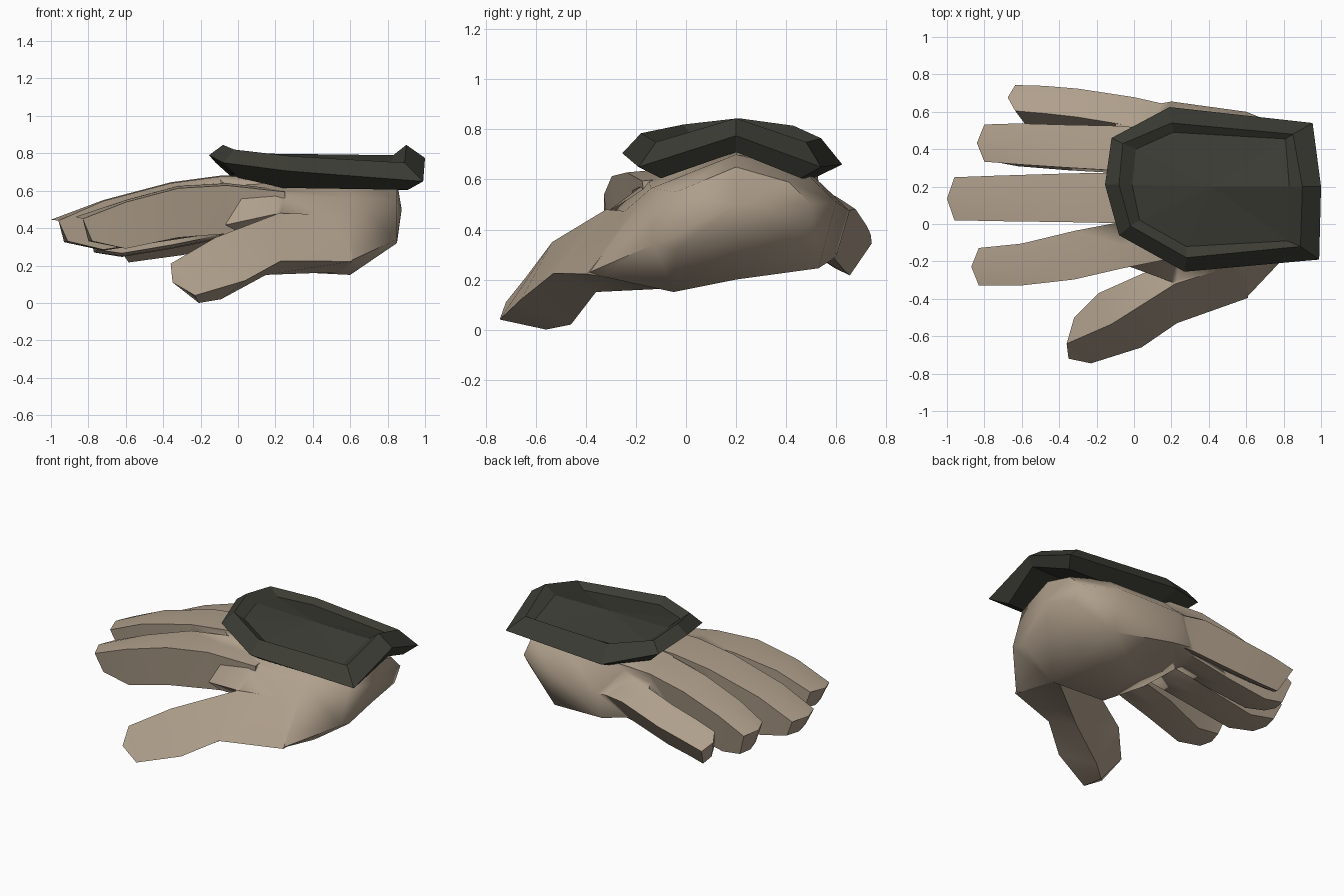
import bpy, bmesh, math
from mathutils import Vector

if "Cube" in bpy.data.objects:
    bpy.data.objects.remove(bpy.data.objects["Cube"])


def material(name, rgb):
    m = bpy.data.materials.new(name)
    m.diffuse_color = (*rgb, 1)
    m.use_nodes = True
    m.node_tree.nodes["Principled BSDF"].inputs["Base Color"].default_value = m.diffuse_color
    return m


TAN = material("tan_leather", (0.43, 0.347, 0.26))
DARK = material("dark_armour", (0.046, 0.046, 0.036))


def loft(name, rings, mat, angle, start=None, end=None):
    """Skin a list of equal rings; ends are n-gons, or fans to a point."""
    bm = bmesh.new()
    vs = [[bm.verts.new(p) for p in r] for r in rings]
    n = len(vs[0])
    for a, b in zip(vs, vs[1:]):
        for i in range(n):
            j = (i + 1) % n
            bm.faces.new((a[i], a[j], b[j], b[i]))
    for ring, tip in ((vs[0], start), (vs[-1], end)):
        if tip is None:
            bm.faces.new(ring)
        else:
            t = bm.verts.new(tip)
            for i in range(n):
                bm.faces.new((ring[i], ring[(i + 1) % n], t))
    bmesh.ops.recalc_face_normals(bm, faces=bm.faces)
    me = bpy.data.meshes.new(name)
    bm.to_mesh(me)
    bm.free()
    me.materials.append(mat)
    ob = bpy.data.objects.new(name, me)
    bpy.context.collection.objects.link(ob)
    bpy.ops.object.select_all(action='DESELECT')
    bpy.context.view_layer.objects.active = ob
    ob.select_set(True)
    if angle:
        bpy.ops.object.shade_smooth_by_angle(angle=math.radians(angle))
    return ob


# Palm: eight-sided sections (y, z) from wrist to knuckles
palm = [
    (0.85, [(.2, .65), (.41, .59), (.50, .50), (.44, .41), (.2, .37), (-.04, .32), (-.13, .34), (-.04, .55)]),
    (0.60, [(.2, .70), (.47, .635), (.60, .51), (.53, .245), (.2, .20), (-.05, .15), (-.395, .225), (-.14, .565)]),
    (0.20, [(.2, .71), (.46, .66), (.655, .475), (.60, .29), (.25, .22), (-.05, .17), (-.31, .475), (-.15, .595)]),
    (-0.10, [(.2, .67), (.45, .635), (.60, .48), (.55, .36), (.25, .36), (-.03, .37), (-.20, .41), (-.15, .61)]),
]
hand = loft("hand", [[(x, y, z) for y, z in pts] for x, pts in palm], TAN, 62,
            start=(0.875, 0.2, 0.50))


def finger(name, sections, roll=0.0):
    """sections: (x, y centre, half width, z top, z bottom); last is the tip."""
    rings = []
    r = math.radians(roll)
    for k, (x, yc, w, zt, zb) in enumerate(sections):
        tip = k == len(sections) - 1
        zc = (zt + zb) / 2
        ring = []
        for s, z, dx in ((1, zt, 0), (0, zt + .005, -.04), (-1, zt, 0),
                         (-.85, zb, .05), (0, zb - .005, .03), (.85, zb, .05)):
            p = Vector((s * w, z - zc))
            ring.append((x + (dx if tip else 0),
                         yc + p.x * math.cos(r) - p.y * math.sin(r),
                         zc + p.x * math.sin(r) + p.y * math.cos(r)))
        rings.append(ring)
    return loft(name, rings, TAN, 35)


# Four fingers
parts = [
    finger("index_finger", [(.25, -.06, .11, .60, .40), (-.06, -.105, .125, .635, .375), (-.32, -.16, .13, .62, .355),
                            (-.60, -.21, .112, .545, .295), (-.83, -.225, .10, .455, .335)], 3),
    finger("middle_finger", [(.2, .14, .13, .68, .40), (-.10, .14, .135, .675, .38), (-.36, .14, .13, .64, .34),
                             (-.72, .137, .122, .545, .285), (-.96, .135, .115, .44, .33)]),
    finger("ring_finger", [(.2, .37, .12, .65, .36), (-.10, .39, .12, .65, .35), (-.35, .40, .115, .60, .30),
                           (-.62, .415, .11, .51, .255), (-.80, .425, .10, .42, .275)], -6),
    finger("little_finger", [(.35, .49, .08, .52, .36), (0, .55, .09, .54, .34), (-.30, .60, .088, .47, .28),
                             (-.48, .62, .085, .435, .255), (-.635, .635, .08, .395, .24)], -30),
]

# Thumb: ridge, lower front, underside and upper back corners per section
thumb = [
    [(.60, -.20, .47), (.61, -.395, .222), (.55, -.05, .165), (.40, 0, .40)],
    [(.22, -.32, .48), (.23, -.53, .225), (.15, -.36, .15), (.08, -.25, .37)],
    [(-.12, -.535, .35), (.04, -.66, .12), (-.09, -.46, .02), (-.19, -.37, .27)],
    [(-.36, -.64, .21), (-.23, -.745, .04), (-.21, -.56, 0), (-.32, -.50, .15)],
]
parts.append(loft("thumb", thumb, TAN, 30, end=(-.35, -.72, .11)))

# Merge the fingers and thumb into one glove skin
for part in parts:
    mod = hand.modifiers.new(part.name, 'BOOLEAN')
    mod.operation, mod.solver, mod.object = 'UNION', 'EXACT', part
bpy.context.view_layer.update()
merged = bpy.data.meshes.new_from_object(hand.evaluated_get(bpy.context.evaluated_depsgraph_get()))
hand.modifiers.clear()
hand.data = merged
for part in parts:
    bpy.data.objects.remove(part)

# Hand guard: eight-point rings from the underside over the rim to the sunken top
guard = [
    [(.22, .50, .60), (.90, .46, .605), (.97, .2, .71), (.91, -.10, .605), (.24, -.11, .615), (.0, .0, .67), (-.04, .2, .71), (-.02, .40, .66)],
    [(.19, .625, .66), (.955, .54, .65), (1.0, .2, .775), (.99, -.19, .65), (.27, -.255, .705), (-.08, -.06, .75), (-.155, .21, .79), (-.12, .46, .75)],
    [(.20, .54, .765), (.85, .48, .75), (.90, .2, .845), (.89, -.12, .75), (.28, -.18, .785), (-.02, -.01, .82), (-.08, .21, .845), (-.06, .43, .815)],
    [(.21, .49, .74), (.81, .455, .715), (.83, .2, .79), (.82, -.09, .715), (.28, -.12, .75), (.03, .02, .78), (-.01, .21, .80), (.01, .40, .775)],
]
loft("hand_guard", guard, DARK, 0, start=(.42, .2, .71), end=(.42, .2, .795))
